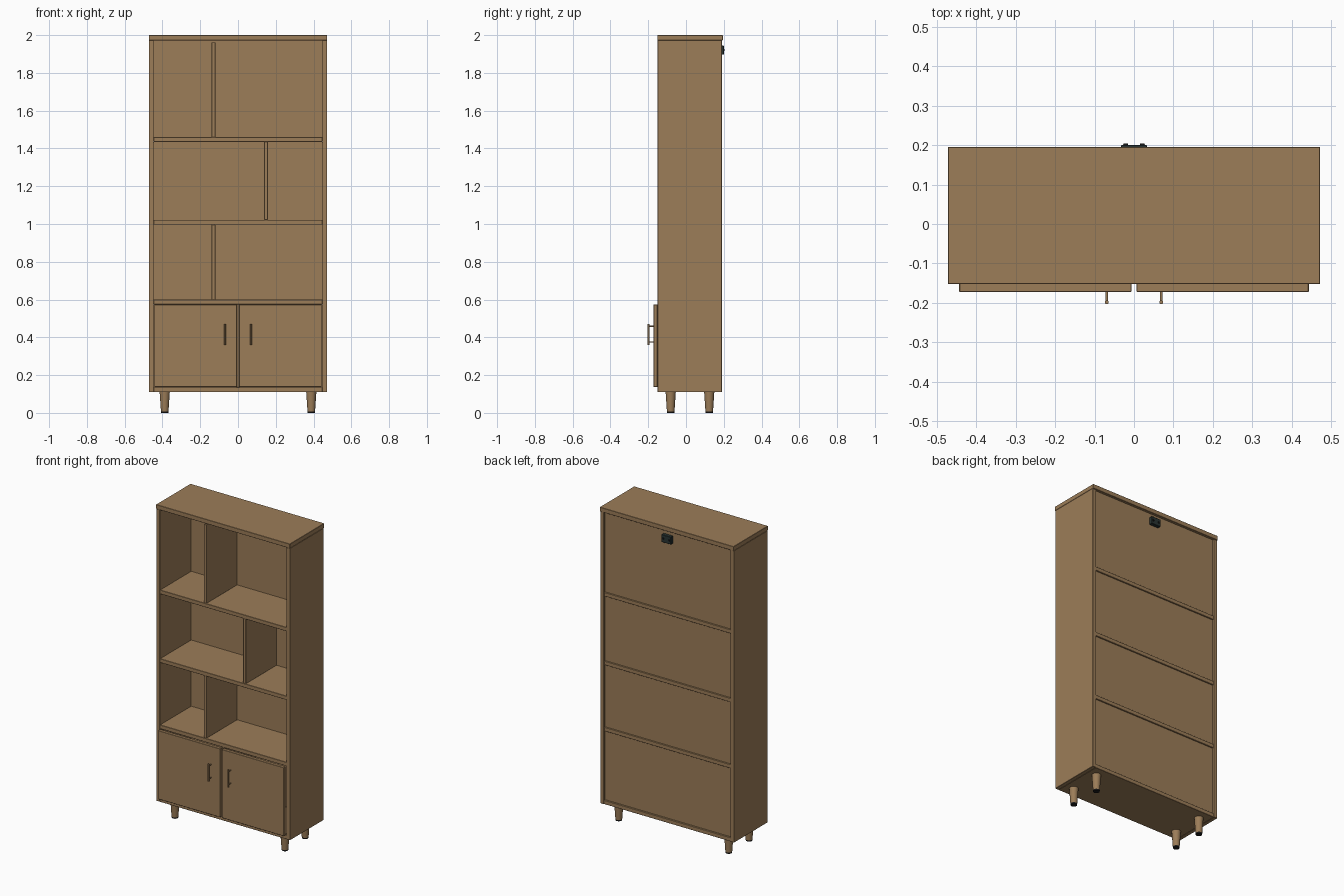
import bpy
from mathutils import Vector

if "Cube" in bpy.data.objects:
    bpy.data.objects.remove(bpy.data.objects["Cube"])


def material(name, rgb):
    m = bpy.data.materials.new(name)
    m.diffuse_color = (*rgb, 1)
    m.use_nodes = True
    m.node_tree.nodes["Principled BSDF"].inputs["Base Color"].default_value = m.diffuse_color
    return m


WOOD = material("warm wood", (0.333, 0.205, 0.098))
DARK = material("black rubber", (0.010, 0.010, 0.010))
METAL = material("dark bracket", (0.022, 0.034, 0.032))


def box(name, x, y, z, mat=WOOD, bevel=0.0015):
    """Box from (min, max) ranges with a fine eased edge."""
    bpy.ops.mesh.primitive_cube_add(size=1, location=[sum(r) / 2 for r in (x, y, z)])
    o = bpy.context.object
    o.name = name
    o.scale = [r[1] - r[0] for r in (x, y, z)]
    bpy.ops.object.transform_apply(location=False, rotation=False, scale=True)
    o.data.materials.append(mat)
    if bevel:
        b = o.modifiers.new("eased edge", 'BEVEL')
        b.width = bevel
        b.segments = 1
    return o


def rod(name, a, b, r1, r2, mat=WOOD, sides=24):
    """Round tapered rod from point a to point b."""
    a, b = Vector(a), Vector(b)
    bpy.ops.mesh.primitive_cone_add(vertices=sides, radius1=r1, radius2=r2,
                                    depth=(b - a).length, location=(a + b) / 2)
    o = bpy.context.object
    o.name = name
    o.rotation_euler = (b - a).to_track_quat('Z', 'Y').to_euler()
    o.data.materials.append(mat)
    bpy.ops.object.shade_smooth_by_angle()
    return o


W, T = 0.472, 0.025          # half width, board thickness
IN = W - T                   # inner half width
FRONT, BACK = -0.150, 0.190

# Carcass
box("top_board", (-W, W), (-0.152, 0.195), (1.972, 2.0))
box("bottom_board", (-IN, IN), (FRONT, BACK - 0.002), (0.11, 0.135))
for side, s in (("left", -1), ("right", 1)):
    box(side + "_side", sorted((s * IN, s * W)), (FRONT, BACK), (0.11, 1.972))

# Shelves
for i, z in enumerate((0.6, 1.022, 1.46)):
    box(f"shelf_{i + 1}", (-IN, IN), (FRONT + 0.002, BACK - 0.004), (z - T, z))

# Back panels between the shelves
levels = [(0.135, 0.575), (0.6, 0.997), (1.022, 1.435), (1.46, 1.972)]
for i, z in enumerate(levels):
    box(f"back_panel_{i + 1}", (-IN, IN), (0.165, 0.178), z, bevel=0)

# Upright dividers
for i, (x, z0, z1) in enumerate(((0, 0.135, 0.575), (-0.13, 0.6, 0.997),
                                 (0.148, 1.022, 1.435), (-0.13, 1.46, 1.962))):
    box(f"divider_{i + 1}", (x - 0.01, x + 0.01), (FRONT + 0.004, 0.165), (z0, z1))

# Doors with bar handles
for side, s in (("left", -1), ("right", 1)):
    box(side + "_door", sorted((s * 0.006, s * 0.443)), (-0.172, -0.151), (0.137, 0.574))
    x = s * 0.069
    rod(side + "_handle_bar", (x, -0.198, 0.36), (x, -0.198, 0.47), 0.005, 0.005, sides=16)
    for z in (0.375, 0.458):
        rod(side + "_handle_post", (x, -0.17, z), (x, -0.198, z), 0.0035, 0.0035, sides=12)

# Tapered legs with rubber feet
for x in (-0.388, 0.388):
    for y in (-0.081, 0.123):
        rod("leg", (x, y, 0.008), (x, y, 0.112), 0.020, 0.027)
        rod("foot_pad", (x, y, 0), (x, y, 0.008), 0.019, 0.020, DARK)

# Wall bracket on the back
box("wall_bracket", (-0.033, 0.033), (0.177, 0.200), (1.897, 1.945), METAL)
for x in (-0.021, 0.021):
    rod("bracket_screw", (x, 0.199, 1.921), (x, 0.204, 1.921), 0.007, 0.005, DARK, 16)
